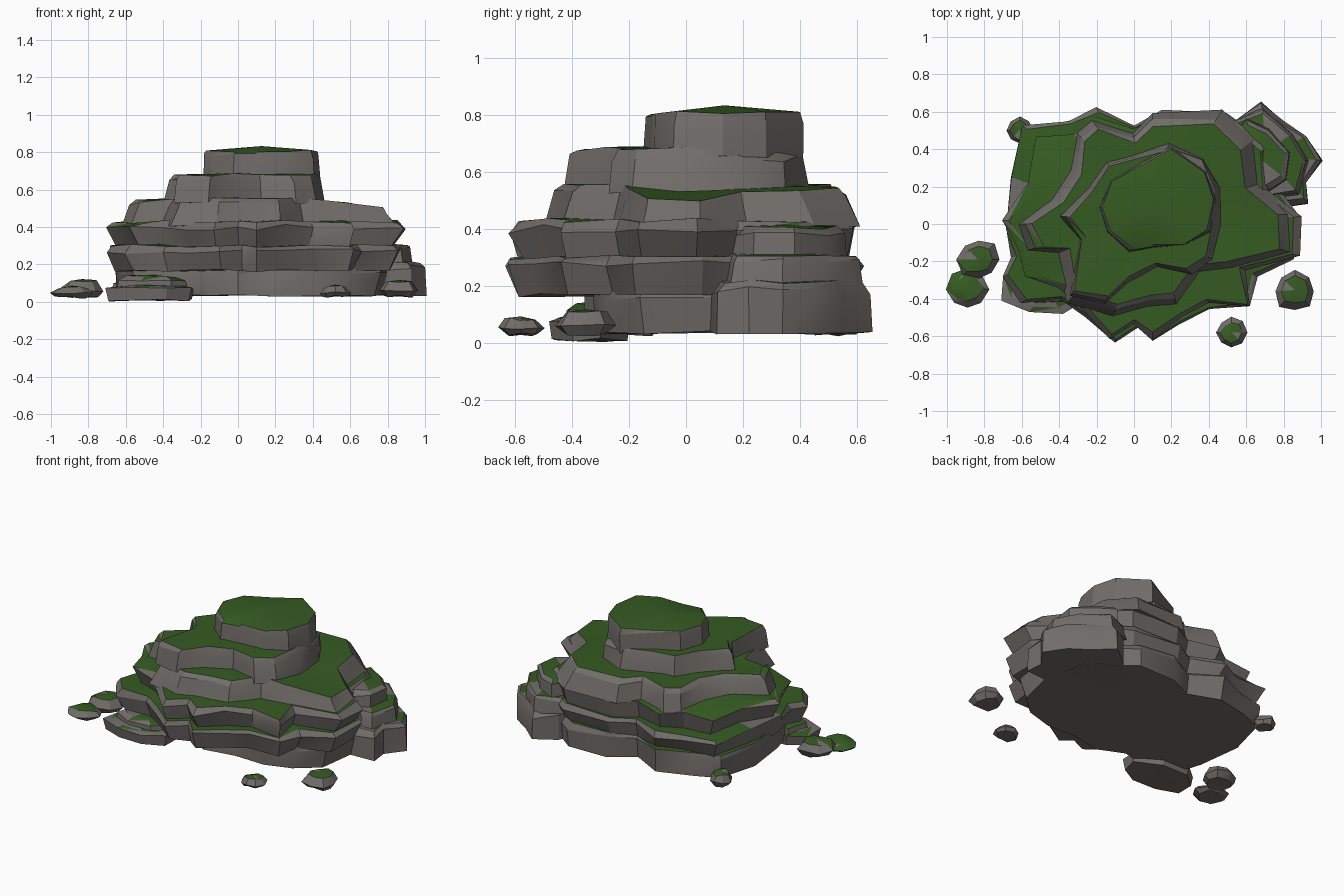
import bpy, bmesh, math, random

random.seed(5)


def material(name, rgb):
    m = bpy.data.materials.new(name)
    m.diffuse_color = (*rgb, 1)
    return m


STONE = material("grey stone", (0.165, 0.152, 0.142))
MOSS = material("green moss", (0.036, 0.105, 0.016))


def slab(name, pts, z0, z1, bottom=0.94, top=0.95, crown=0.01, jit=0.018,
         frac=0.8, tilt=0.0, moss=0.9):
    """Rough stone slab: three rings lofted around an outline, patchy moss on top."""
    bm = bmesh.new()
    n = len(pts)
    cx = (min(p[0] for p in pts) + max(p[0] for p in pts)) / 2
    cy = (min(p[1] for p in pts) + max(p[1] for p in pts)) / 2
    h = z1 - z0
    rings = []
    for k, (scale, z, zj) in enumerate(((bottom, z0, 0.008), (1.0, z0 + frac * h, 0.12 * h), (top, z1, 0.008))):
        ring = []
        for x, y in pts:
            s = scale + random.uniform(-jit, jit) * (0.6 if k == 1 else 1.5)
            zz = z + random.uniform(-zj, zj)
            if k:
                zz -= tilt * max(0, x - 0.4)
            ring.append(bm.verts.new((cx + (x - cx) * s, cy + (y - cy) * s, zz)))
        rings.append(ring)
    for a, b in zip(rings, rings[1:]):
        for i in range(n):
            j = (i + 1) % n
            if random.random() < 0.5:       # split some sides into chipped facets
                bm.faces.new((a[i], a[j], b[j]))
                bm.faces.new((a[i], b[j], b[i]))
            else:
                bm.faces.new((a[i], a[j], b[j], b[i]))
    # caps as fans
    low = bm.verts.new((cx, cy, z0))
    high = bm.verts.new((cx, cy, z1 + crown))
    for i in range(n):
        j = (i + 1) % n
        bm.faces.new((rings[0][j], rings[0][i], low))
        bm.faces.new((rings[2][i], rings[2][j], high))
    bmesh.ops.recalc_face_normals(bm, faces=bm.faces)
    bm.normal_update()
    for f in bm.faces:
        cap = high in f.verts[:]
        up = f.normal.z > (0.6 if cap else 0.8)
        f.material_index = 1 if up and random.random() < moss else 0
    me = bpy.data.meshes.new(name)
    bm.to_mesh(me)
    bm.free()
    me.materials.append(STONE)
    me.materials.append(MOSS)
    ob = bpy.data.objects.new(name, me)
    bpy.context.collection.objects.link(ob)
    bpy.ops.object.select_all(action='DESELECT')
    ob.select_set(True)
    bpy.context.view_layer.objects.active = ob
    bpy.ops.object.shade_smooth_by_angle(angle=math.radians(28))
    return ob


def pebble(name, x, y, r, z0, z1, sides=8):
    pts = []
    for i in range(sides):
        a = 2 * math.pi * i / sides
        q = r * random.uniform(0.85, 1.08)
        pts.append((x + q * math.cos(a), y + q * math.sin(a)))
    slab(name, pts, z0, z1, bottom=0.75, top=0.7, crown=0.012, jit=0.06, frac=0.42, moss=0.9)


# stepped mound, bottom to top
slab("base_layer", [
    (-0.62, -0.1), (-0.56, -0.28), (-0.36, -0.33), (-0.18, -0.3), (0.0, -0.36),
    (0.2, -0.31), (0.42, -0.33), (0.6, -0.28), (0.76, -0.16), (0.8, 0.1),
    (0.72, 0.4), (0.45, 0.6), (0.18, 0.6), (0.0, 0.52), (-0.2, 0.61),
    (-0.42, 0.53), (-0.6, 0.48), (-0.66, 0.2)], 0.035, 0.19, bottom=0.98, top=0.98)

slab("second_layer", [
    (-0.69, -0.03), (-0.66, -0.18), (-0.7, -0.28), (-0.6, -0.42), (-0.4, -0.4),
    (-0.26, -0.5), (-0.1, -0.63), (0.02, -0.56), (0.1, -0.63), (0.24, -0.54),
    (0.4, -0.45), (0.62, -0.44), (0.66, -0.28), (0.86, -0.19), (0.87, 0.06),
    (0.76, 0.2), (0.74, 0.42), (0.5, 0.6), (0.15, 0.61), (0.0, 0.53),
    (-0.2, 0.62), (-0.35, 0.55), (-0.6, 0.53), (-0.66, 0.25)], 0.165, 0.3, bottom=0.93, top=0.97)

slab("third_layer", [
    (-0.7, 0.02), (-0.62, -0.12), (-0.58, -0.28), (-0.4, -0.34), (-0.28, -0.46),
    (-0.13, -0.62), (0.0, -0.53), (0.1, -0.62), (0.25, -0.5), (0.4, -0.42),
    (0.62, -0.44), (0.6, -0.25), (0.89, -0.17), (0.89, 0.04), (0.72, 0.18),
    (0.72, 0.42), (0.5, 0.59), (0.15, 0.6), (0.0, 0.51), (-0.2, 0.57),
    (-0.32, 0.48), (-0.53, 0.47), (-0.57, 0.22)], 0.285, 0.43, bottom=0.93)

slab("fourth_layer", [
    (-0.58, 0.0), (-0.53, -0.13), (-0.37, -0.14), (-0.32, -0.38), (-0.1, -0.46),
    (0.08, -0.41), (0.22, -0.4), (0.33, -0.23), (0.5, -0.21), (0.8, -0.14),
    (0.8, 0.05), (0.62, 0.2), (0.6, 0.42), (0.44, 0.56), (0.1, 0.56),
    (0.0, 0.46), (-0.2, 0.52), (-0.28, 0.46), (-0.31, 0.28), (-0.4, 0.12)],
    0.41, 0.55, bottom=1.08, top=0.95, tilt=0.12, moss=1)

slab("fifth_layer", [
    (-0.37, 0.04), (-0.28, -0.08), (-0.33, -0.37), (-0.15, -0.41), (-0.03, -0.3),
    (0.12, -0.22), (0.3, -0.26), (0.4, -0.18), (0.44, 0.0), (0.43, 0.18),
    (0.36, 0.34), (0.18, 0.41), (0.0, 0.36), (-0.14, 0.32), (-0.23, 0.18)],
    0.53, 0.68, bottom=1.05, top=0.94, moss=1)

slab("summit", [
    (-0.18, 0.09), (-0.14, -0.04), (-0.02, -0.14), (0.1, -0.12), (0.27, -0.11),
    (0.4, -0.04), (0.43, 0.13), (0.38, 0.28), (0.2, 0.41), (0.05, 0.33),
    (-0.12, 0.23)], 0.65, 0.808, bottom=1.03, top=0.97, crown=0.025, moss=1)

# boulder leaning on the back right side
slab("boulder_base", [
    (0.5, 0.12), (0.72, 0.08), (0.93, 0.11), (0.92, 0.22), (1.0, 0.34),
    (0.92, 0.47), (0.8, 0.55), (0.68, 0.65), (0.55, 0.56), (0.45, 0.35)],
    0.035, 0.215, bottom=1.01, top=0.9, moss=0.15)
slab("boulder_middle", [
    (0.52, 0.17), (0.72, 0.14), (0.87, 0.17), (0.92, 0.34), (0.84, 0.48),
    (0.69, 0.61), (0.52, 0.54), (0.47, 0.35)], 0.2, 0.31, bottom=1.05, top=0.93, moss=0.7)
slab("boulder_top", [
    (0.52, 0.2), (0.7, 0.17), (0.81, 0.24), (0.83, 0.38), (0.72, 0.5),
    (0.6, 0.56), (0.48, 0.4)], 0.29, 0.405, bottom=1.05, top=0.85, moss=0.7)

# low ledge rock at the front left, with a smaller lump on it
slab("front_left_rock", [
    (-0.71, -0.41), (-0.56, -0.47), (-0.38, -0.48), (-0.25, -0.4), (-0.24, -0.3),
    (-0.4, -0.2), (-0.6, -0.2), (-0.7, -0.28)], 0.01, 0.085, bottom=0.95, top=0.78, moss=0.4)
slab("front_left_lump", [
    (-0.64, -0.36), (-0.52, -0.42), (-0.36, -0.41), (-0.28, -0.33), (-0.4, -0.24),
    (-0.6, -0.22)], 0.06, 0.135, bottom=1.05, top=0.75, moss=0.7)

# loose stones
for i, (x, y, r, z0, z1) in enumerate([
        (-0.83, -0.19, 0.115, 0.03, 0.11), (-0.89, -0.35, 0.11, 0.025, 0.075),
        (0.86, -0.36, 0.115, 0.03, 0.105), (0.52, -0.58, 0.08, 0.03, 0.08),
        (-0.61, 0.5, 0.075, 0.03, 0.1)]):
    pebble(f"loose_stone_{i + 1}", x, y, r, z0, z1)
